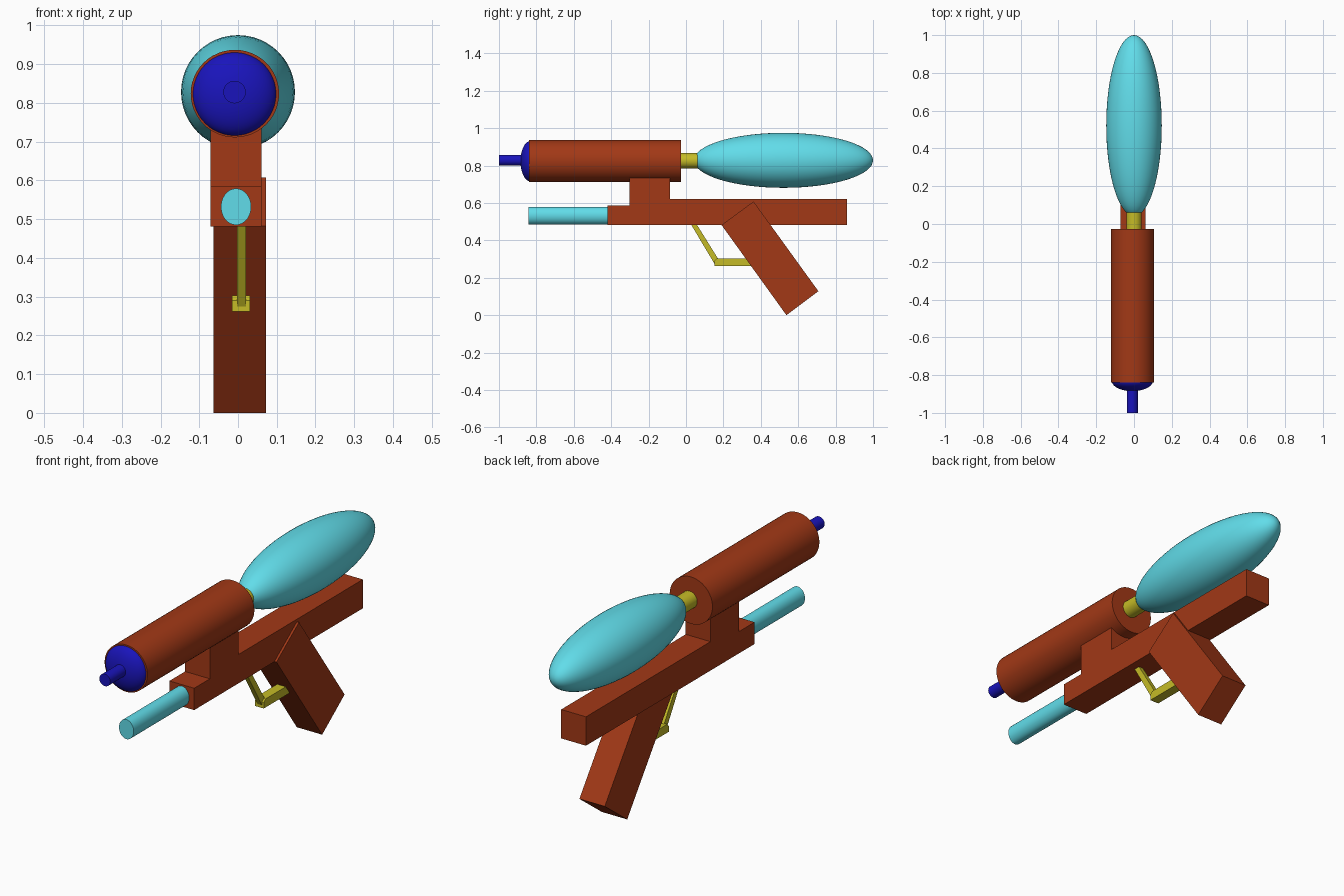
import bpy, bmesh, math
from mathutils import Matrix

if "Cube" in bpy.data.objects:
    bpy.data.objects.remove(bpy.data.objects["Cube"])


def material(name, color):
    m = bpy.data.materials.new(name)
    m.diffuse_color = (*color, 1)
    m.use_nodes = True
    m.node_tree.nodes["Principled BSDF"].inputs["Base Color"].default_value = m.diffuse_color
    return m


RED = material("red_brown", (0.36, 0.04, 0.008))
CYAN = material("cyan", (0.12, 0.72, 0.82))
BLUE = material("dark_blue", (0.01, 0.007, 0.5))
YELLOW = material("yellow", (0.56, 0.5, 0.02))


def finish(name, bm, mat, smooth=False):
    bmesh.ops.recalc_face_normals(bm, faces=bm.faces)
    me = bpy.data.meshes.new(name)
    bm.to_mesh(me)
    bm.free()
    me.materials.append(mat)
    ob = bpy.data.objects.new(name, me)
    bpy.context.collection.objects.link(ob)
    if smooth:
        bpy.ops.object.select_all(action='DESELECT')
        ob.select_set(True)
        bpy.context.view_layer.objects.active = ob
        bpy.ops.object.shade_smooth_by_angle(angle=math.radians(35))
    return ob


def tube(name, mat, x, z, y0, y1, rx, rz):
    """Capped cylinder running along y."""
    bm = bmesh.new()
    bmesh.ops.create_cone(bm, cap_ends=True, segments=48, radius1=1, radius2=1, depth=1)
    bm.transform(Matrix.Translation((x, (y0 + y1) / 2, z))
                 @ Matrix.Diagonal((rx, y1 - y0, rz, 1))
                 @ Matrix.Rotation(math.pi / 2, 4, 'X'))
    return finish(name, bm, mat, True)


def ellipsoid(name, mat, center, radii):
    """Sphere with its poles along y, stretched to the given radii."""
    bm = bmesh.new()
    bmesh.ops.create_uvsphere(bm, u_segments=48, v_segments=32, radius=1)
    bm.transform(Matrix.Translation(center) @ Matrix.Diagonal((*radii, 1))
                 @ Matrix.Rotation(math.pi / 2, 4, 'X'))
    return finish(name, bm, mat, True)


def slab(name, mat, x0, x1, outline):
    """Side outline of (y, z) points extruded across x."""
    bm = bmesh.new()
    face = bm.faces.new([bm.verts.new((x0, y, z)) for y, z in outline])
    ext = bmesh.ops.extrude_face_region(bm, geom=[face])
    moved = [g for g in ext["geom"] if isinstance(g, bmesh.types.BMVert)]
    bmesh.ops.translate(bm, verts=moved, vec=(x1 - x0, 0, 0))
    return finish(name, bm, mat)


# Upper pressure chamber, nozzle and rear water tank
tube("pressure_chamber", RED, -0.008, 0.824, -0.84, -0.027, 0.114, 0.113)
ellipsoid("nozzle_dome", BLUE, (-0.009, -0.83, 0.823), (0.109, 0.055, 0.109))
tube("nozzle", BLUE, -0.009, 0.828, -1.0, -0.86, 0.029, 0.029)
tube("tank_connector", YELLOW, 0.0, 0.826, -0.04, 0.075, 0.041, 0.041)
ellipsoid("water_tank", CYAN, (0.0, 0.521, 0.828), (0.147, 0.479, 0.147))

# Main frame with the raised mount that carries the chamber
slab("frame", RED, -0.071, 0.061, [
    (-0.42, 0.481), (0.862, 0.481), (0.862, 0.62), (-0.085, 0.62),
    (-0.085, 0.735), (-0.301, 0.735), (-0.301, 0.586), (-0.42, 0.586)])

# Pump rod below the chamber
tube("pump_rod", CYAN, -0.005, 0.532, -0.842, -0.40, 0.039, 0.047)

# Slanted grip
slab("grip", RED, -0.063, 0.072, [
    (0.537, 0.0), (0.708, 0.128), (0.361, 0.608), (0.19, 0.482)])

# Trigger guard: slanted arm and lower bar
slab("guard_arm", YELLOW, -0.003, 0.021, [
    (0.018, 0.50), (0.048, 0.50), (0.182, 0.285), (0.152, 0.275)])
slab("guard_bar", YELLOW, -0.015, 0.031, [
    (0.152, 0.262), (0.40, 0.262), (0.40, 0.303), (0.165, 0.303), (0.152, 0.29)])
